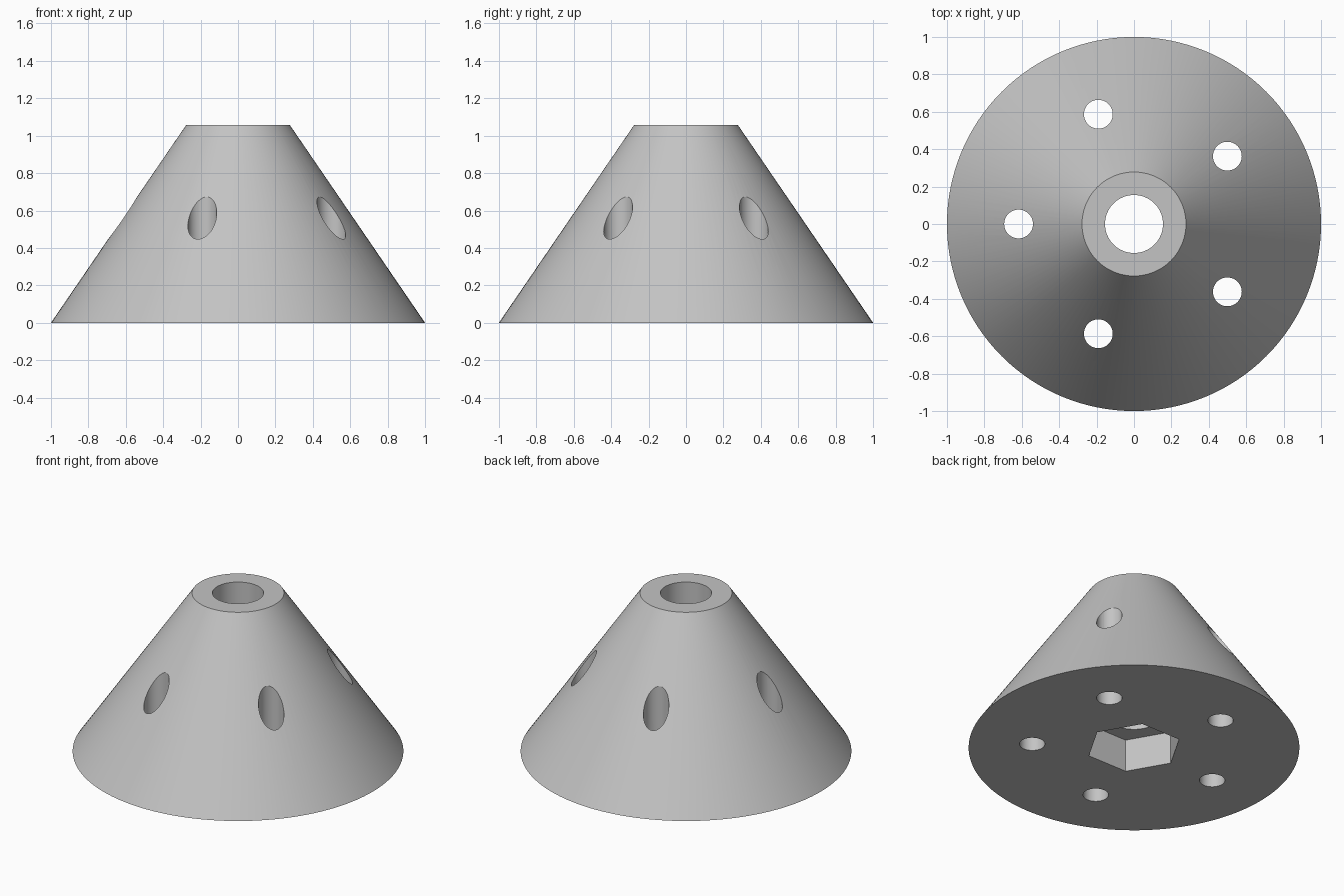
import bpy
from math import cos, sin, radians

if "Cube" in bpy.data.objects:
    bpy.data.objects.remove(bpy.data.objects["Cube"], do_unlink=True)

HEIGHT = 1.056

# Single plain grey
grey = bpy.data.materials.new("plain_grey")
grey.use_nodes = True
colour = (0.55, 0.55, 0.55, 1)
grey.diffuse_color = colour
grey.node_tree.nodes["Principled BSDF"].inputs["Base Color"].default_value = colour

# Solid truncated cone
bpy.ops.mesh.primitive_cone_add(vertices=128, radius1=1, radius2=0.278,
                                depth=HEIGHT, location=(0, 0, HEIGHT / 2))
body = bpy.context.object
body.name = "cone_body"
body.data.materials.append(grey)


def cut(name, sides, radius, x, y, bottom, top, turn=0):
    """Subtract an upright prism from the body."""
    bpy.ops.mesh.primitive_cylinder_add(
        vertices=sides, radius=radius, depth=top - bottom,
        location=(x, y, (top + bottom) / 2), rotation=(0, 0, turn))
    cutter = bpy.context.object
    cutter.name = name
    cutter.hide_render = True
    cutter.data.materials.append(grey)
    mod = body.modifiers.new(name, "BOOLEAN")
    mod.operation = "DIFFERENCE"
    mod.solver = "EXACT"
    mod.object = cutter
    bpy.context.view_layer.objects.active = body
    bpy.ops.object.modifier_apply(modifier=name)
    bpy.data.objects.remove(cutter, do_unlink=True)


# Central bore and hexagonal nut recess underneath, corners on the x axis
cut("centre_bore", 64, 0.155, 0, 0, -0.3, HEIGHT + 0.3)
cut("hex_recess", 6, 0.29, 0, 0, -0.3, 0.217, radians(30))

# Ring of five vertical through holes
for i in range(5):
    a = radians(36 + 72 * i)
    cut("ring_hole", 48, 0.077, 0.617 * cos(a), 0.617 * sin(a), -0.3, HEIGHT + 0.3)

# Smooth round walls, crisp rims
bpy.ops.object.select_all(action="DESELECT")
body.select_set(True)
bpy.context.view_layer.objects.active = body
bpy.ops.object.shade_smooth_by_angle(angle=radians(30))
